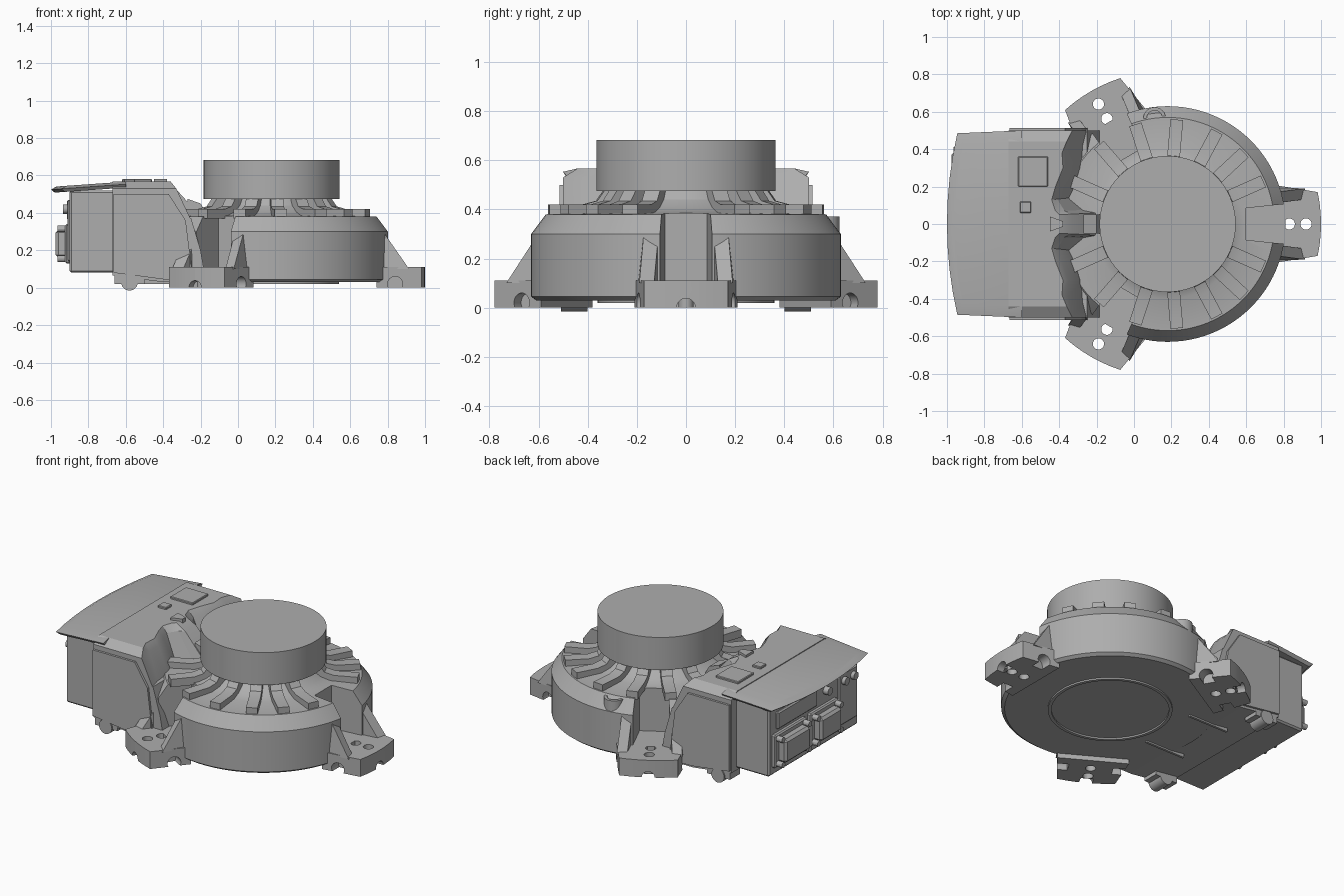
import bpy, bmesh, math
from mathutils import Matrix, Vector

if "Cube" in bpy.data.objects:
    bpy.data.objects.remove(bpy.data.objects["Cube"])

grey = bpy.data.materials.new("machine_grey")
grey.use_nodes = True
grey.diffuse_color = (0.42, 0.42, 0.42, 1)
grey.node_tree.nodes["Principled BSDF"].inputs["Base Color"].default_value = (0.42, 0.42, 0.42, 1)

AXIS = 0.18  # x of the turning axis


def around(angle):
    return Matrix.Translation((AXIS, 0, 0)) @ Matrix.Rotation(math.radians(angle), 4, 'Z')


def finish(name, bm, bevel=0, matrix=None):
    bmesh.ops.recalc_face_normals(bm, faces=bm.faces[:])
    if bevel:
        bmesh.ops.bevel(bm, geom=bm.edges[:], offset=bevel, segments=1, affect='EDGES')
    if matrix:
        bm.transform(matrix)
    mesh = bpy.data.meshes.new(name)
    bm.to_mesh(mesh)
    bm.free()
    obj = bpy.data.objects.new(name, mesh)
    bpy.context.collection.objects.link(obj)
    mesh.materials.append(grey)
    return obj


def loft(name, rings, bevel=0, matrix=None):
    """Closed rings of equal length joined by quads and capped."""
    bm = bmesh.new()
    loops = [[bm.verts.new(p) for p in ring] for ring in rings]
    n = len(loops[0])
    for a, b in zip(loops, loops[1:]):
        for i in range(n):
            j = (i + 1) % n
            bm.faces.new((a[i], a[j], b[j], b[i]))
    bm.faces.new(loops[0][::-1])
    bm.faces.new(loops[-1])
    return finish(name, bm, bevel, matrix)


def box(name, lo, hi, bevel=0, matrix=None):
    ring = [(lo[0], lo[1]), (hi[0], lo[1]), (hi[0], hi[1]), (lo[0], hi[1])]
    return loft(name, [[(x, y, z) for x, y in ring] for z in (lo[2], hi[2])], bevel, matrix)


def side_prism(name, profile, y0, y1, matrix=None):
    """Extrude an xz profile along y."""
    return loft(name, [[(x, y, z) for x, z in profile] for y in (y0, y1)], 0, matrix)


def turned(name, profile, steps=64, matrix=None):
    """Solid of revolution through (radius, height) points."""
    rings = [[(r * math.cos(2 * math.pi * i / steps), r * math.sin(2 * math.pi * i / steps), z)
              for i in range(steps)] for r, z in profile]
    return loft(name, rings, 0, matrix or around(0))


def rod(name, start, end, radius, steps=24, matrix=None):
    start, end = Vector(start), Vector(end)
    turn = (end - start).to_track_quat('Z', 'Y').to_matrix().to_4x4()
    place = Matrix.Translation(start) @ turn
    if matrix:
        place = matrix @ place
    return turned(name, [(radius, 0), (radius, (end - start).length)], steps, place)


def cut(target, cutters):
    bpy.context.view_layer.objects.active = target
    for c in cutters:
        mod = target.modifiers.new("cut", 'BOOLEAN')
        mod.operation = 'DIFFERENCE'
        mod.solver = 'EXACT'
        mod.object = c
        bpy.ops.object.modifier_apply(modifier=mod.name)
        bpy.data.objects.remove(c)


def mirrored(half):
    """Half outline on +y completed with its reflection."""
    return half + [(x, -y) for x, y in reversed(half) if y > 0]


# Round base with chamfered shoulder and flared neck
body = turned("base_body", [(0.61, 0.03), (0.63, 0.045), (0.63, 0.3), (0.57, 0.38), (0.40, 0.385),
                            (0.345, 0.405), (0.3, 0.44), (0.28, 0.48)], 96)
turned("turntable", [(0.364, 0.475), (0.364, 0.682)], 96)

FEET = {"left_foot": 0, "back_foot": 120, "front_foot": -120}

# Channels through the shoulder above every foot
channels = []
for name, angle in FEET.items():
    wedge = [(0.42, 0.085), (0.95, 0.14), (0.95, -0.14), (0.42, -0.085)]
    channels.append(loft("channel_cutter", [[(x, y, z) for x, y in wedge] for z in (0.11, 0.6)],
                         0, around(angle)))
cut(body, channels)

# Screw boss in the rear shoulder
boss = rod("shoulder_screw_boss", (0.11, 0.565, 0.2), (0.11, 0.565, 0.37), 0.06)
cut(boss, [rod("boss_cutter", (0.11, 0.565, 0.345), (0.11, 0.565, 0.4), 0.042)])

# Mounting feet with bolt holes, notches and gussets
for name, angle in FEET.items():
    place = around(angle)
    arc = [(0.82 * math.cos(math.radians(a)), 0.82 * math.sin(math.radians(a)))
           for a in range(-12, 13, 4)]
    outline = [(0.56, -0.21)] + arc + [(0.56, 0.21)]
    foot = loft(name, [[(x, y, z) for x, y in outline] for z in (0, 0.11)], 0, place)
    cutters = [rod("hole_cutter", (r, 0, -0.1), (r, 0, 0.2), 0.03, 24, place) for r in (0.65, 0.74)]
    cutters.append(rod("notch_cutter", (0.77, 0, 0), (0.9, 0, 0), 0.038, 24, place))
    for s in (-1, 1):
        cutters.append(rod("notch_cutter", (0.66, s * 0.13, 0.02), (0.66, s * 0.3, 0.02),
                           0.04, 24, place))
    cut(foot, cutters)
    for s, label in ((-1, "a"), (1, "b")):
        inner = [(0.43, 0.09, 0.1), (0.72, 0.13, 0.1), (0.53, 0.105, 0.38), (0.43, 0.09, 0.38)]
        outer = [(0.43, 0.2, 0.1), (0.735, 0.19, 0.1), (0.54, 0.165, 0.38), (0.43, 0.16, 0.38)]
        loft(name + "_gusset_" + label, [[(x, s * y, z) for x, y, z in ring]
                                         for ring in (inner, outer)], 0, place)

# Radial fins rising into the neck
fin_profile = [(0.27, 0.37), (0.56, 0.37), (0.56, 0.42), (0.42, 0.42), (0.365, 0.435),
               (0.335, 0.478), (0.27, 0.478)]
for angle in (24, 43, 62, 85, 108, 131, 156):
    for s in (-1, 1):
        side_prism("fin", fin_profile, -0.034, 0.034, around(s * angle))

# Control housing with sculpted inner edge
low = [(-0.67, 0.5), (-0.25, 0.5), (-0.27, 0.42), (-0.28, 0.3), (-0.31, 0.2),
       (-0.34, 0.14), (-0.26, 0.075), (-0.18, 0.06)]
high = [(-0.67, 0.44), (-0.36, 0.44), (-0.385, 0.38), (-0.38, 0.3), (-0.42, 0.2),
        (-0.44, 0.13), (-0.42, 0.07), (-0.40, 0.05)]
mid = [(h[0] + (l[0] - h[0]) * 0.3, h[1] + (l[1] - h[1]) * 0.3) for l, h in zip(low, high)]
mid[:2] = [(-0.67, 0.5), (-0.33, 0.5)]
loft("housing_top", [[(x, y, z) for x, y in mirrored(half)]
                     for half, z in ((low, 0.36), (mid, 0.53), (high, 0.567))])
side_prism("housing_lower", [(-0.67, 0.065), (-0.4, 0.03), (-0.17, 0.03), (-0.2, 0.2),
                             (-0.25, 0.37), (-0.67, 0.37)], -0.5, 0.5)
for s, label in ((1, "back"), (-1, "front")):
    side_prism(label + "_side_panel", [(-0.665, 0.08), (-0.4, 0.045), (-0.24, 0.045),
                                       (-0.28, 0.36), (-0.37, 0.5), (-0.665, 0.5)],
               s * 0.49, s * 0.514)
    box(label + "_lug", (-0.66, min(s * 0.4, s * 0.5), 0.02), (-0.5, max(s * 0.4, s * 0.5), 0.1))
    rod(label + "_lug_pin", (-0.58, s * 0.4, 0.03), (-0.58, s * 0.508, 0.03), 0.045)

# Rear box and overhanging cover
box("rear_box", (-0.9, -0.45, 0.08), (-0.66, 0.45, 0.52), 0.01)
edge = [(-0.6, 0.5), (-0.945, 0.485)] + [(-1 + 0.055 * t * t, 0.485 * t) for t in (0.75, 0.5, 0.25, 0)]


def cover_ring(dx, sy, z):
    ring = [(x + (dx if x < -0.7 else 0), y * sy) for x, y in mirrored(edge)]
    return [(x, y, z + 0.07 * min(0, x + 0.6)) for x, y in ring]


loft("rear_cover", [cover_ring(0.02, 0.97, 0.535), cover_ring(0, 1, 0.553), cover_ring(0.03, 0.88, 0.567)])

# Plates and tabs on the housing top
box("top_plate", (-0.62, 0.2, 0.56), (-0.46, 0.36, 0.58), 0.004)
box("top_square", (-0.61, 0.06, 0.56), (-0.55, 0.12, 0.58), 0.004)
tab = [(-0.45, 0.04), (-0.38, 0.015), (-0.38, -0.015), (-0.45, -0.04)]
loft("top_tab", [[(x, y, z) for x, y in tab] for z in (0.55, 0.582)])
side_prism("bridge_tab", [(-0.27, 0.4), (-0.17, 0.4), (-0.2, 0.45), (-0.27, 0.475)], -0.05, 0.05)

# Connectors with corner screws on the rear face
for label, y0, y1 in (("back", 0.1, 0.42), ("front", -0.22, 0.06)):
    box(label + "_connector_flange", (-0.925, y0, 0.13), (-0.89, y1, 0.34), 0.008)
    box(label + "_connector", (-0.975, y0 + 0.035, 0.16), (-0.9, y1 - 0.035, 0.31), 0.015)
    for y in (y0 + 0.025, y1 - 0.025):
        for z in (0.155, 0.315):
            rod(label + "_connector_screw", (-0.9, y, z), (-0.965, y, z), 0.018, 12)
box("upper_panel", (-0.915, -0.02, 0.36), (-0.89, 0.38, 0.47), 0.008)
box("side_panel", (-0.912, -0.43, 0.14), (-0.89, -0.24, 0.47), 0.008)
for y in (-0.38, -0.29, -0.12):
    rod("panel_plug", (-0.89, y, 0.42), (-0.935, y, 0.42), 0.025, 16)

# Underside ring and cable cover
ring = turned("underside_ring", [(0.36, 0.02), (0.36, 0.032)])
cut(ring, [turned("ring_cutter", [(0.34, 0), (0.34, 0.1)])])
box("underside_rail", (-0.5, -0.16, 0.02), (-0.22, -0.145, 0.05))
box("underside_rail", (-0.5, 0.23, 0.02), (-0.22, 0.245, 0.05))

# Smooth round walls, crisp edges
for obj in bpy.context.collection.objects:
    if obj.type == 'MESH' and grey.name in obj.data.materials:
        bpy.ops.object.select_all(action='DESELECT')
        obj.select_set(True)
        bpy.context.view_layer.objects.active = obj
        bpy.ops.object.shade_smooth_by_angle(angle=math.radians(25))
